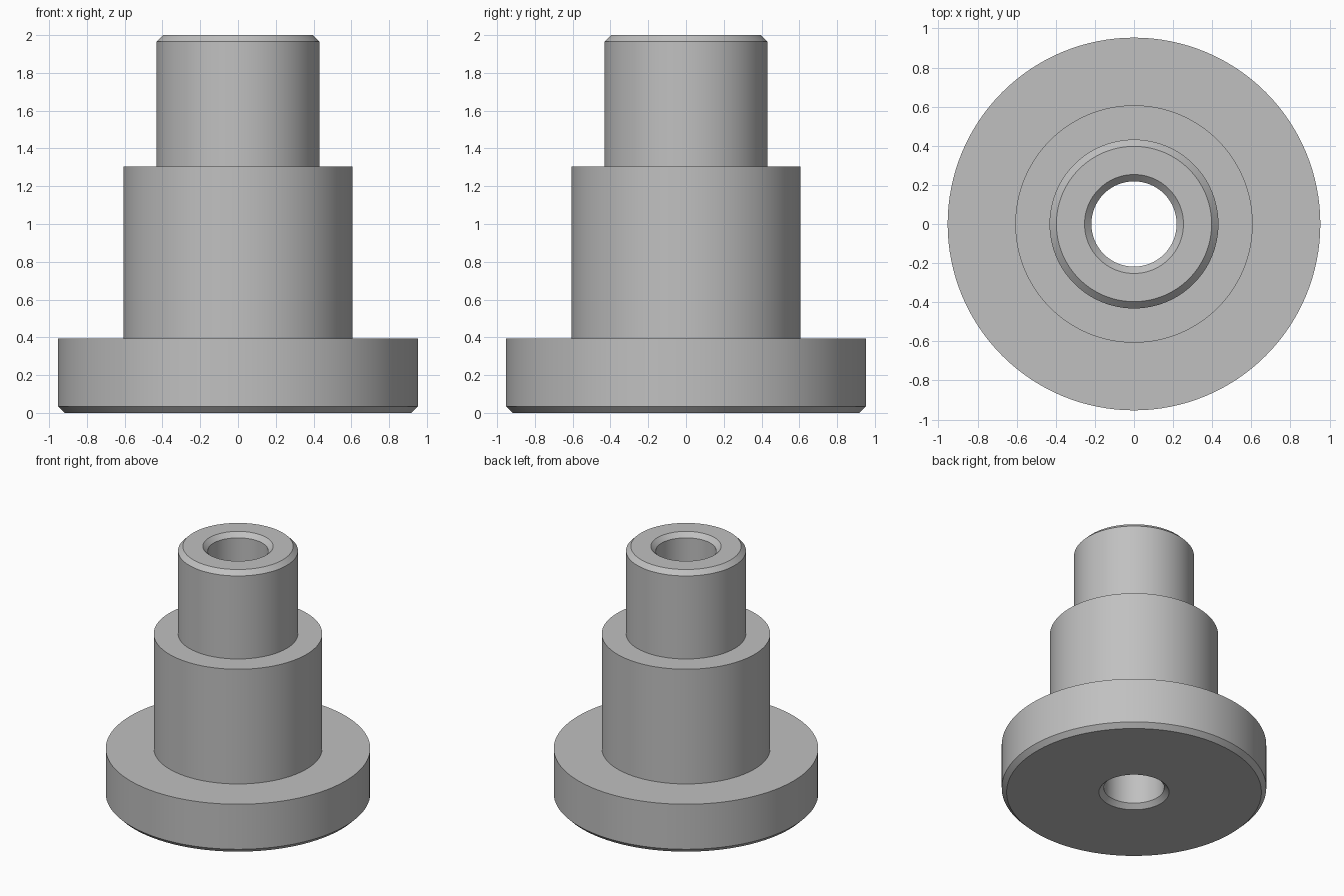
import bpy
import bmesh
from math import cos, sin, tau, radians

cube = bpy.data.objects.get("Cube")
if cube:
    bpy.data.objects.remove(cube, do_unlink=True)

# Single plain metal colour
metal = bpy.data.materials.new("plain_grey")
metal.use_nodes = True
grey = (0.53, 0.53, 0.53, 1.0)
metal.diffuse_color = grey
metal.node_tree.nodes["Principled BSDF"].inputs["Base Color"].default_value = grey

# Main dimensions
SEGMENTS = 128
CHAMFER = 0.035
FLANGE_R, FLANGE_TOP = 0.953, 0.393
BODY_R, BODY_TOP = 0.607, 1.305
NECK_R, NECK_TOP = 0.432, 2.0
BORE_R = 0.218

# Closed half section (radius, height), from the bore mouth outward and up
section = [
    (BORE_R, CHAMFER),
    (BORE_R + CHAMFER, 0),
    (FLANGE_R - CHAMFER, 0),
    (FLANGE_R, CHAMFER),
    (FLANGE_R, FLANGE_TOP),
    (BODY_R, FLANGE_TOP),
    (BODY_R, BODY_TOP),
    (NECK_R, BODY_TOP),
    (NECK_R, NECK_TOP - CHAMFER),
    (NECK_R - CHAMFER, NECK_TOP),
    (BORE_R + CHAMFER, NECK_TOP),
    (BORE_R, NECK_TOP - CHAMFER),
]


def revolve(name, profile, segments):
    """Turn a closed section around the z axis into a solid."""
    bm = bmesh.new()
    rings = []
    for i in range(segments):
        a = tau * i / segments
        rings.append([bm.verts.new((r * cos(a), r * sin(a), z)) for r, z in profile])
    count = len(profile)
    for i, ring in enumerate(rings):
        following = rings[(i + 1) % segments]
        for j in range(count):
            k = (j + 1) % count
            bm.faces.new((ring[j], following[j], following[k], ring[k]))
    bmesh.ops.recalc_face_normals(bm, faces=bm.faces[:])
    mesh = bpy.data.meshes.new(name)
    bm.to_mesh(mesh)
    bm.free()
    obj = bpy.data.objects.new(name, mesh)
    bpy.context.collection.objects.link(obj)
    return obj


# Stepped bushing with flange, body, neck and through bore
bushing = revolve("stepped_flanged_bushing", section, SEGMENTS)
bushing.data.materials.append(metal)

# Smooth round walls, crisp steps and chamfers
bpy.ops.object.select_all(action="DESELECT")
bushing.select_set(True)
bpy.context.view_layer.objects.active = bushing
bpy.ops.object.shade_smooth_by_angle(angle=radians(30))
